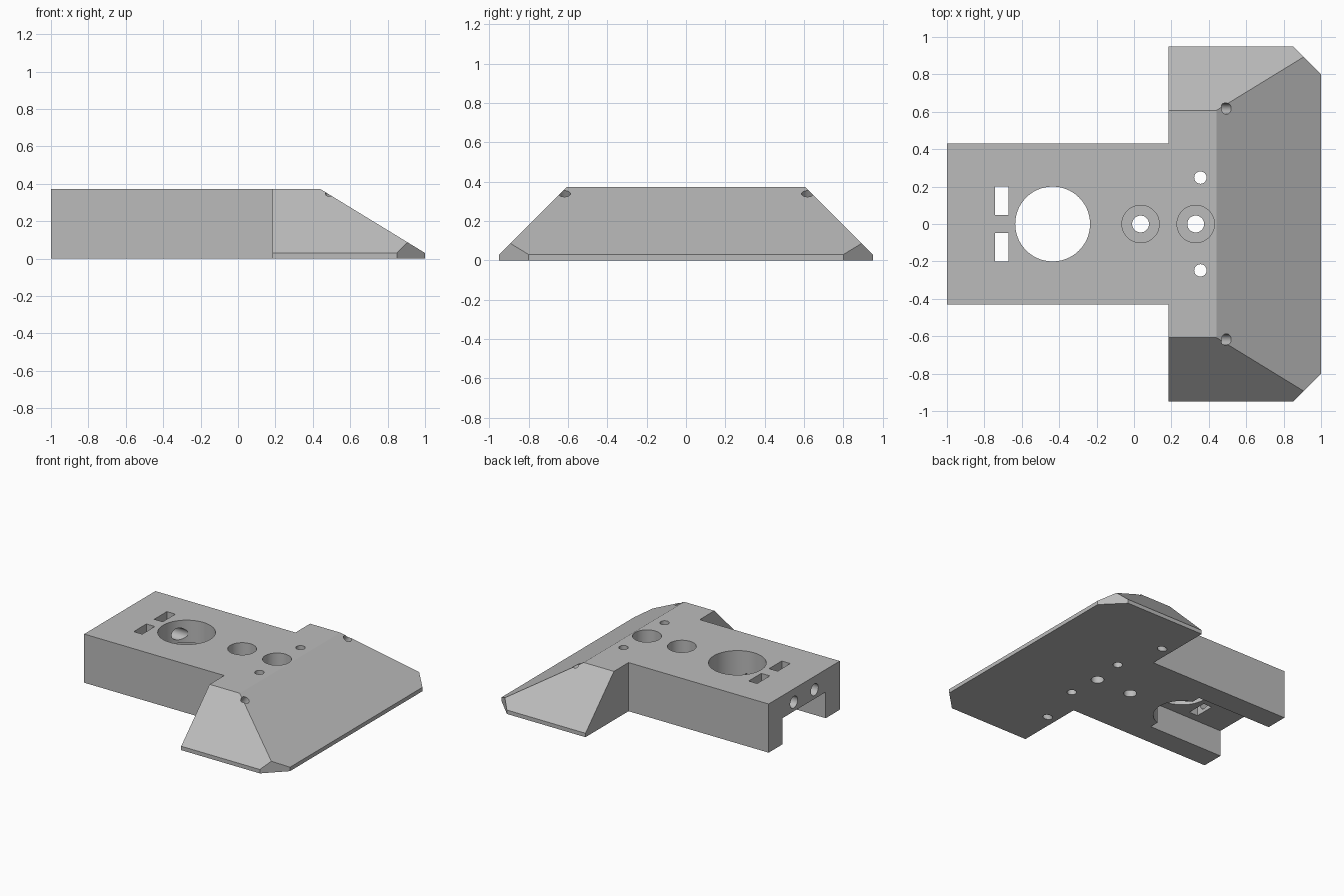
import bpy, bmesh, math
from mathutils import Vector

if "Cube" in bpy.data.objects:
    bpy.data.objects.remove(bpy.data.objects["Cube"], do_unlink=True)

TOP = 0.372
grey = bpy.data.materials.new("plain grey")
grey.use_nodes = True
COLOUR = (0.5, 0.5, 0.5, 1)
grey.diffuse_color = COLOUR
grey.node_tree.nodes["Principled BSDF"].inputs["Base Color"].default_value = COLOUR


def to_object(bm, name):
    bmesh.ops.recalc_face_normals(bm, faces=bm.faces)
    mesh = bpy.data.meshes.new(name)
    bm.to_mesh(mesh)
    bm.free()
    mesh.materials.append(grey)
    ob = bpy.data.objects.new(name, mesh)
    bpy.context.collection.objects.link(ob)
    return ob


def box(name, lo, hi):
    bm = bmesh.new()
    bmesh.ops.create_cube(bm, size=1)
    for v in bm.verts:
        v.co = [(a + b) / 2 + c * (b - a) for a, b, c in zip(lo, hi, v.co)]
    return to_object(bm, name)


def rod(name, start, end, radius, sides=48):
    start, end = Vector(start), Vector(end)
    axis = end - start
    bm = bmesh.new()
    bmesh.ops.create_cone(bm, cap_ends=True, segments=sides, radius1=radius,
                          radius2=radius, depth=axis.length)
    bm.transform(axis.to_track_quat('Z', 'Y').to_matrix().to_4x4())
    bmesh.ops.translate(bm, verts=bm.verts, vec=(start + end) / 2)
    return to_object(bm, name)


def combine(target, tool, operation):
    mod = target.modifiers.new(operation.lower(), 'BOOLEAN')
    mod.operation, mod.solver, mod.object = operation, 'EXACT', tool
    bpy.ops.object.select_all(action='DESELECT')
    bpy.context.view_layer.objects.active = target
    target.select_set(True)
    bpy.ops.object.modifier_apply(modifier=mod.name)
    bpy.data.objects.remove(tool, do_unlink=True)


def sloped_head():
    # Wide head: low rim, sloping front and sides, trimmed front corners
    bm = bmesh.new()
    for z, front, half in ((0, 1, 0.95), (0.03, 1, 0.95), (TOP, 0.44, 0.607)):
        for side in (-1, 1):
            bm.verts.new((0.185, side * half, z))
            bm.verts.new((front, side * half, z))
    bmesh.ops.convex_hull(bm, input=bm.verts)
    for side in (-1, 1):
        cut = bmesh.ops.bisect_plane(
            bm, geom=bm.verts[:] + bm.edges[:] + bm.faces[:],
            plane_co=(1, side * 0.8, 0), plane_no=(1, side, 0), clear_outer=True)
        edges = [e for e in cut["geom_cut"] if isinstance(e, bmesh.types.BMEdge)]
        bmesh.ops.contextual_create(bm, geom=edges)
    bmesh.ops.dissolve_limit(bm, angle_limit=0.01, verts=bm.verts, edges=bm.edges)
    return to_object(bm, "head")


# Main block joined to the head
housing = box("housing", (-1, -0.43, 0), (0.3, 0.43, TOP))
combine(housing, sloped_head(), 'UNION')

# Channel under the tail and large round opening
cutters = [box("channel", (-1.1, -0.26, -0.1), (-0.37, 0.26, 0.2)),
           rod("round_opening", (-0.435, 0, -0.1), (-0.435, 0, 0.5), 0.2, 80)]

# Counterbored bolt holes
for x in (0.035, 0.33):
    cutters += [rod("bolt_recess", (x, 0, 0.15), (x, 0, 0.5), 0.1),
                rod("bolt_hole", (x, 0, -0.1), (x, 0, 0.3), 0.045)]

# Paired holes and nut slots on either side of the centre line
for side in (-1, 1):
    ys = sorted((side * 0.047, side * 0.2))
    y = side * 0.125
    tilt = Vector((0.233, 0, 0.34))
    foot = Vector((0.262, side * 0.617, 0))
    cutters += [box("nut_slot", (-0.742, ys[0], 0.1), (-0.67, ys[1], 0.5)),
                rod("end_hole", (-1.1, y, 0.27), (-0.5, y, 0.27), 0.045, 32),
                rod("pin_hole", (0.355, side * 0.248, -0.1),
                    (0.355, side * 0.248, 0.5), 0.033, 32),
                rod("slanted_hole", foot - tilt * 0.3, foot + tilt * 1.4, 0.03, 32)]

for cutter in cutters:
    combine(housing, cutter, 'DIFFERENCE')

housing.data.materials.clear()
housing.data.materials.append(grey)
for face in housing.data.polygons:
    face.material_index = 0
bpy.ops.object.shade_smooth_by_angle(angle=math.radians(28))
